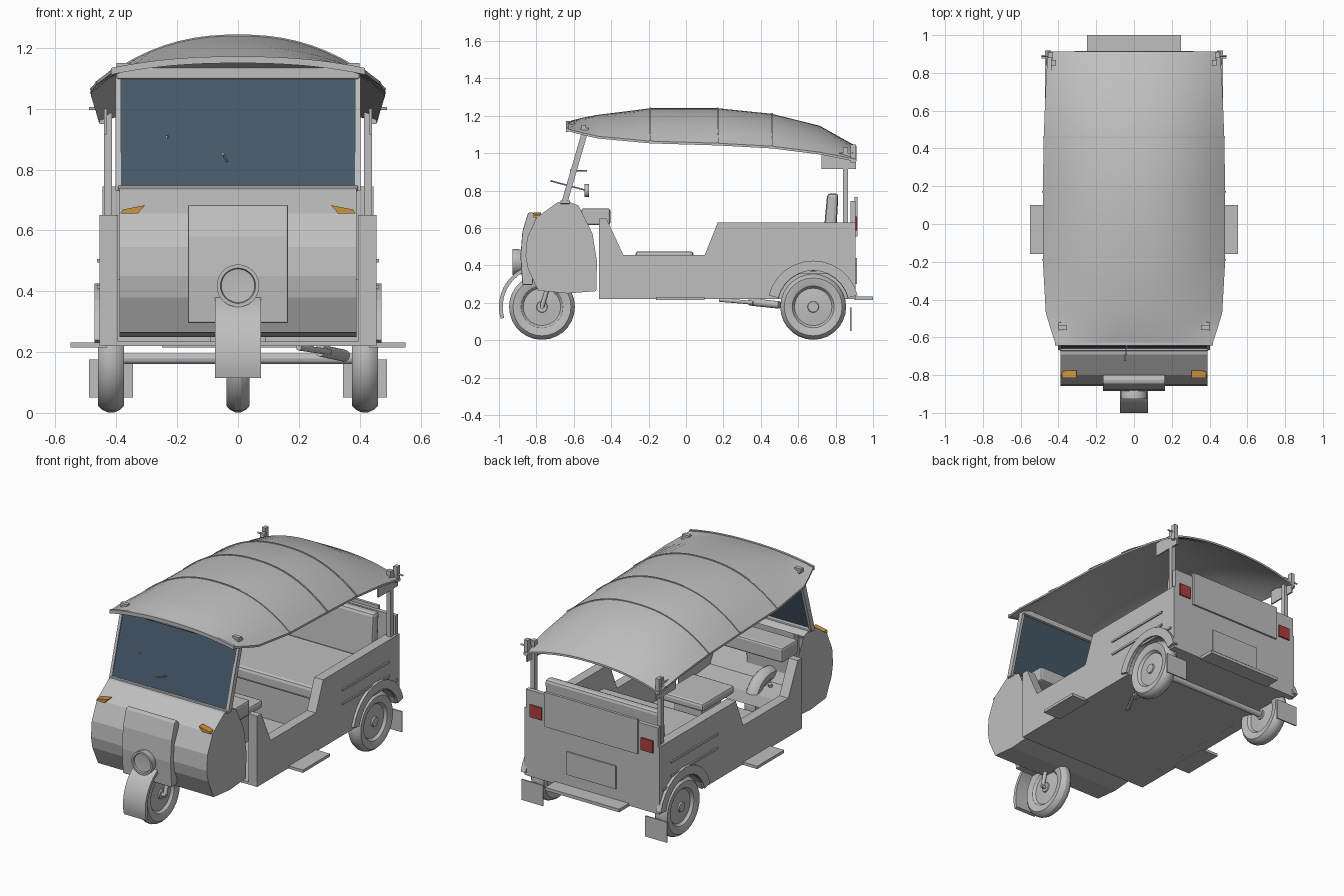
import bpy, bmesh, math
from mathutils import Vector

if "Cube" in bpy.data.objects:
    bpy.data.objects.remove(bpy.data.objects["Cube"])


def mat(name, rgb):
    m = bpy.data.materials.new(name)
    m.diffuse_color = (*rgb, 1)
    m.use_nodes = True
    m.node_tree.nodes["Principled BSDF"].inputs["Base Color"].default_value = m.diffuse_color
    return m


GREY = mat("grey_paint", (0.52, 0.52, 0.52))
GLASS = mat("dark_blue_glass", (0.06, 0.10, 0.14))
ORANGE = mat("orange_lens", (0.62, 0.30, 0.05))
RED = mat("red_lens", (0.42, 0.05, 0.045))


def finish(name, bm, m, smooth=True, bevel=0):
    bmesh.ops.recalc_face_normals(bm, faces=bm.faces)
    me = bpy.data.meshes.new(name)
    bm.to_mesh(me)
    bm.free()
    me.materials.append(m)
    ob = bpy.data.objects.new(name, me)
    bpy.context.collection.objects.link(ob)
    if bevel:
        b = ob.modifiers.new("bevel", 'BEVEL')
        b.width, b.segments, b.limit_method = bevel, 2, 'ANGLE'
    if smooth:
        bpy.ops.object.select_all(action='DESELECT')
        ob.select_set(True)
        bpy.context.view_layer.objects.active = ob
        bpy.ops.object.shade_smooth_by_angle(angle=math.radians(25))
    return ob


def prism(name, pts, a, b, m=GREY, axis='x', bevel=0, smooth=False):
    """Extrude a (y,z) outline along x, or an (x,z) outline along y."""
    bm = bmesh.new()
    put = (lambda p, t: (t, *p)) if axis == 'x' else (lambda p, t: (p[0], t, p[1]))
    A = [bm.verts.new(put(p, a)) for p in pts]
    B = [bm.verts.new(put(p, b)) for p in pts]
    bm.faces.new(A)
    bm.faces.new(B)
    for i in range(len(pts)):
        j = (i + 1) % len(pts)
        bm.faces.new((A[i], A[j], B[j], B[i]))
    return finish(name, bm, m, smooth, bevel)


def box(name, x, y, z, m=GREY, bevel=0):
    return prism(name, [(y[0], z[0]), (y[1], z[0]), (y[1], z[1]), (y[0], z[1])], x[0], x[1], m, bevel=bevel)


def arc(cy, cz, r, a0, a1, n):
    return [(cy + r * math.cos(math.radians(a0 + (a1 - a0) * i / n)),
             cz + r * math.sin(math.radians(a0 + (a1 - a0) * i / n))) for i in range(n + 1)]


def band(cy, cz, r0, r1, a0, a1, n=12):
    return arc(cy, cz, r0, a0, a1, n) + arc(cy, cz, r1, a1, a0, n)


def lathe(name, profile, centre, axis='x', n=28, m=GREY):
    """Spin (radius, offset) points round an axis through centre."""
    bm = bmesh.new()
    rows = []
    for i in range(n):
        t = 2 * math.pi * i / n
        row = []
        for r, o in profile:
            c, s = r * math.cos(t), r * math.sin(t)
            v = (o, c, s) if axis == 'x' else (c, o, s)
            row.append(bm.verts.new(Vector(centre) + Vector(v)))
        rows.append(row)
    for i in range(n):
        p, q = rows[i], rows[(i + 1) % n]
        for k in range(len(profile) - 1):
            bm.faces.new((p[k], p[k + 1], q[k + 1], q[k]))
    bmesh.ops.remove_doubles(bm, verts=bm.verts, dist=1e-5)
    return finish(name, bm, m)


def rod(name, p, q, r, m=GREY):
    p, q = Vector(p), Vector(q)
    bm = bmesh.new()
    bmesh.ops.create_cone(bm, cap_ends=True, segments=12, radius1=r, radius2=r, depth=(q - p).length)
    rot = (q - p).to_track_quat('Z', 'Y').to_matrix()
    for v in bm.verts:
        v.co = rot @ v.co + (p + q) / 2
    return finish(name, bm, m)


# Nose shell, open towards the driver
nose = [(-.575, .72), (-.64, .745), (-.69, .735), (-.80, .655), (-.85, .545), (-.858, .45),
        (-.845, .38), (-.79, .265), (-.635, .25), (-.48, .262), (-.476, .42), (-.50, .57)]
bm = bmesh.new()
L = [bm.verts.new((-.39, *p)) for p in nose]
R = [bm.verts.new((.39, *p)) for p in nose]
bm.faces.new(L)
bm.faces.new(R)
for i in range(9):
    bm.faces.new((L[i], L[i + 1], R[i + 1], R[i]))
finish("nose_shell", bm, GREY, smooth=False)
box("dashboard", (-.365, .365), (-.56, -.405), (.615, .705), bevel=.012)

# Front panel, headlight and turn signals
prism("front_panel", [(-.80, .66), (-.82, .685), (-.845, .68), (-.875, .58), (-.885, .45),
                      (-.875, .295), (-.82, .295)], -.165, .165, bevel=.006)
lathe("headlight", [(0, -.015), (.055, -.02), (.058, -.03), (.07, -.03), (.07, -.005), (.058, .04), (0, .04)],
      (0, -.897, .418), 'y', 32)
for s in (1, -1):
    prism("turn_signal", [(s * .305, .683), (s * .33, .655), (s * .385, .655), (s * .38, .668)],
          -.815, -.775, ORANGE, 'y')

# Windshield and its frame
prism("windshield", [(-.662, .74), (-.646, .74), (-.536, 1.10), (-.552, 1.10)], -.386, .386, GLASS)
for s in (1, -1):
    prism("windshield_post", [(-.668, .73), (-.635, .73), (-.522, 1.12), (-.555, 1.12)], s * .385, s * .402)
box("windshield_header", (-.40, .40), (-.565, -.52), (1.098, 1.135), bevel=.005)
box("windshield_sill", (-.395, .395), (-.672, -.62), (.728, .747), bevel=.005)

# Steering column and wiper pieces
rod("steering_rod", (-.05, -.725, .852), (-.02, -.53, .80), .004)
rod("wiper_rod", (-.235, -.62, .908), (-.20, -.53, .905), .004)
lathe("steering_knob", [(0, -.012), (.035, -.012), (.035, .012), (0, .012)], (-.02, -.53, .80), 'y', 16)

# Body side walls with wheel arch, ribs, fender, step
wall = [(-.465, .22), (-.465, .65), (-.425, .65), (-.335, .455), (.10, .455), (.17, .63), (.905, .63),
        (.905, .22)] + arc(.68, .18, .19, 12, 168, 12)
for s in (1, -1):
    prism("side_wall", wall, s * .395, s * .455)
    prism("rear_fender", band(.68, .18, .192, .245, 14, 166), s * .44, s * .472)
    for y0, y1, z in ((.35, .80, .50), (.35, .80, .415), (.60, .88, .36)):
        box("side_rib", (s * .45, s * .463), (y0, y1), (z - .006, z + .006))
    box("side_step", (s * .43, s * .55), (-.16, .10), (.215, .232))
    box("mud_flap", (s * .345, s * .49), (.877, .885), (.05, .175))
    box("rear_post", (s * .414, s * .44), (.84, .867), (.60, 1.03))
    box("post_cap", (s * .43, s * .455), (.88, .91), (.95, 1.045))
    box("roof_bracket", (s * .43, s * .44), (.725, .91), (.915, 1.0))
    rod("bracket_pin", (s * .43, .89, 1.0), (s * .49, .89, 1.0), .005)
    box("tail_light", (s * .335, s * .415), (.905, .914), (.585, .66), RED)

# Floor, rear wall and plates
box("floor", (-.395, .395), (-.465, .905), (.22, .235))
box("rear_wall", (-.445, .445), (.88, .906), (.22, .745))
box("rear_panel", (-.315, .315), (.90, .917), (.555, .765))
box("rear_plate", (-.165, .165), (.905, .913), (.30, .44))
box("rear_step", (-.25, .25), (.90, 1.0), (.215, .234))

# Seats
box("driver_seat", (-.14, .14), (-.27, .04), (.425, .475), bevel=.015)
box("driver_seat_base", (-.09, .09), (-.21, -.02), (.235, .43))
box("rear_bench_base", (-.395, .395), (.27, .88), (.235, .44))
box("rear_bench", (-.39, .39), (.24, .78), (.44, .52), bevel=.02)
prism("seat_back", [(.73, .51), (.80, .51), (.815, .785), (.755, .785)], -.385, .385, bevel=.018)

# Wheels: tyre, rim dish and hub in one spun profile, mirrored across its width
half = [(0, .03), (.028, .03), (.03, .022), (.10, .016), (.112, .03), (.135, .036),
        (.155, .038), (.168, .026), (.176, .01)]
prof = half + [(r, -o) for r, o in reversed(half)]
lathe("front_wheel", prof, (0, -.77, .178))
for s in (1, -1):
    lathe("rear_wheel", [(r, o * 1.12) for r, o in prof], (s * .417, .68, .178))
    rod("front_fork", (s * .047, -.77, .178), (s * .047, -.74, .28), .012)
rod("front_axle", (-.055, -.77, .178), (.055, -.77, .178), .012)
rod("rear_axle", (-.40, .68, .178), (.40, .68, .178), .018)
prism("front_fender", band(-.77, .178, .21, .23, 112, 196), -.075, .075, smooth=True)
rod("exhaust_pipe", (.20, .18, .215), (.30, .36, .20), .010)
rod("muffler", (.27, .34, .205), (.35, .50, .188), .02)

# Roof: (y, half width, edge height, crown height)
ST = [(-.635, .415, 1.13, 1.168), (-.56, .44, 1.11, 1.188), (-.47, .467, 1.09, 1.205), (-.19, .483, 1.064, 1.24),
      (.17, .483, 1.053, 1.24), (.46, .478, 1.037, 1.21), (.715, .468, 1.005, 1.146), (.912, .457, .966, 1.036)]
N = 20


def section(w, e, c, lift=0):
    return [(w * u, e + (c - e) * (1 - abs(u) ** 2.3) + lift) for u in (2 * i / N - 1 for i in range(N + 1))]


bm = bmesh.new()
layers = []
for lift in (0, -.012):
    layers.append([[bm.verts.new((x, y, z)) for x, z in section(w, e, c, lift)] for y, w, e, c in ST])
for g in layers:
    for i in range(len(ST) - 1):
        for k in range(N):
            bm.faces.new((g[i][k], g[i][k + 1], g[i + 1][k + 1], g[i + 1][k]))
up, lo = layers
for i in range(len(ST) - 1):
    for k in (0, N):
        bm.faces.new((up[i][k], up[i + 1][k], lo[i + 1][k], lo[i][k]))
for i in (0, -1):
    for k in range(N):
        bm.faces.new((up[i][k], up[i][k + 1], lo[i][k + 1], lo[i][k]))
finish("roof", bm, GREY)

# Roof ribs and front trim
for i, t, h in ((0, .007, .022), (3, .004, .008), (4, .004, .008), (5, .004, .008)):
    y, w, e, c = ST[i]
    prism("roof_rib", section(w + .003, e, c, .004) + section(w + .003, e, c, .004 - h)[::-1], y - t, y + t, axis='y')
for s in (1, -1):
    box("roof_clip", (s * .355, s * .40), (-.56, -.535), (1.125, 1.15))
